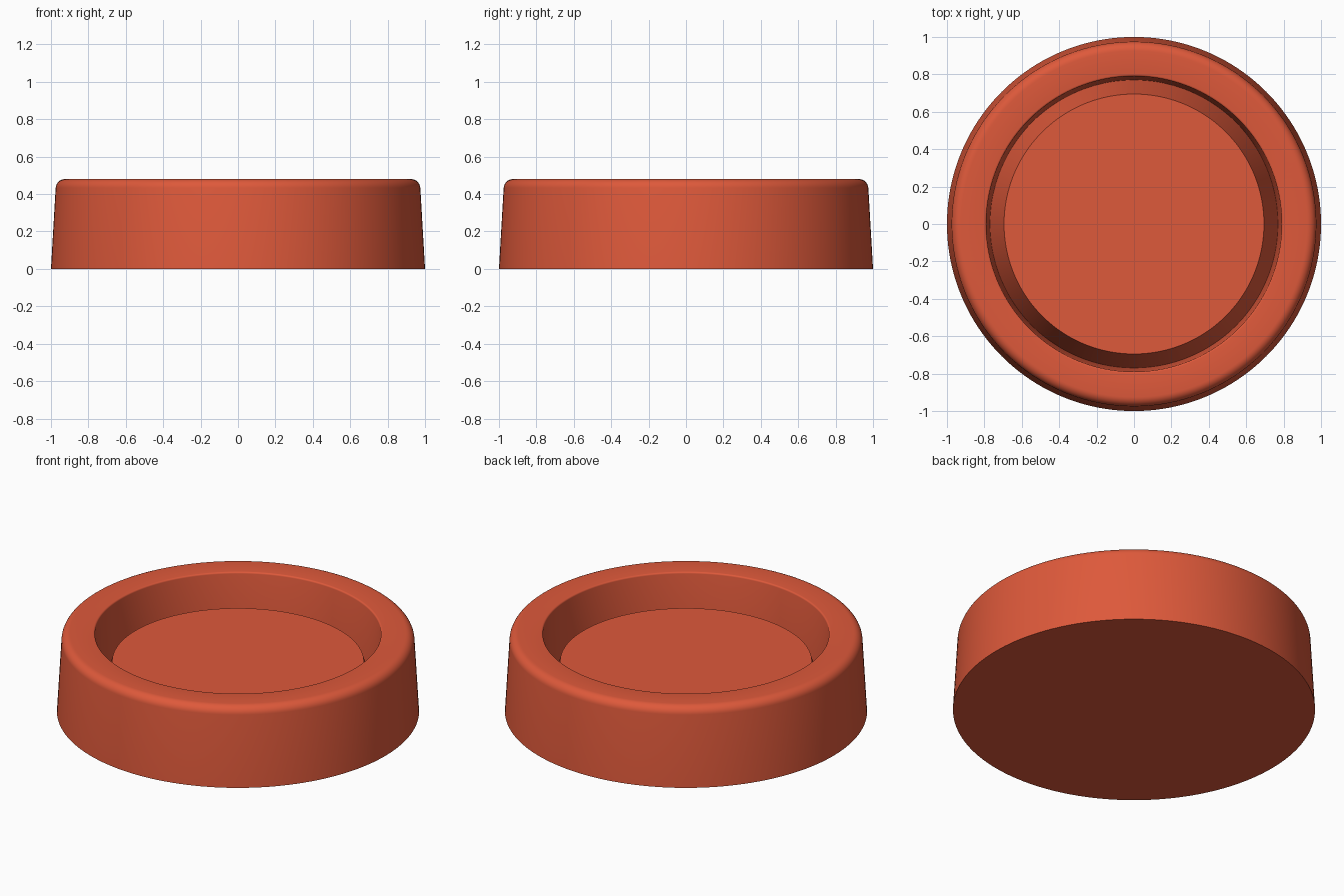
import bpy
import bmesh
import math

cube = bpy.data.objects.get("Cube")
if cube:
    bpy.data.objects.remove(cube, do_unlink=True)

SEGMENTS = 160

# Single red plastic
red = bpy.data.materials.new("warm_red")
red.use_nodes = True
colour = (0.73, 0.1, 0.043, 1)
red.diffuse_color = colour
red.node_tree.nodes["Principled BSDF"].inputs["Base Color"].default_value = colour


def arc(cx, cz, radius, start, end, steps):
    """Points of a rounded corner, angles in degrees."""
    angles = [math.radians(start + (end - start) * i / steps) for i in range(steps + 1)]
    return [(cx + radius * math.cos(a), cz + radius * math.sin(a)) for a in angles]


def lathe(name, profile):
    """Spin a radius/height profile that starts and ends on the z axis."""
    bm = bmesh.new()
    verts = [bm.verts.new((r, 0, z)) for r, z in profile]
    edges = [bm.edges.new(pair) for pair in zip(verts, verts[1:])]
    bmesh.ops.spin(bm, geom=verts + edges, cent=(0, 0, 0), axis=(0, 0, 1),
                   angle=math.tau, steps=SEGMENTS, use_merge=True)
    bmesh.ops.remove_doubles(bm, verts=bm.verts, dist=0.0001)
    bmesh.ops.recalc_face_normals(bm, faces=bm.faces)
    mesh = bpy.data.meshes.new(name)
    bm.to_mesh(mesh)
    bm.free()
    mesh.materials.append(red)
    obj = bpy.data.objects.new(name, mesh)
    bpy.context.collection.objects.link(obj)
    bpy.ops.object.select_all(action="DESELECT")
    obj.select_set(True)
    bpy.context.view_layer.objects.active = obj
    bpy.ops.object.shade_smooth_by_angle(angle=math.radians(35))
    return obj


# Drafted outer wall, rounded rim, deep groove, raised centre plug
profile = [(0, 0), (1, 0)]
profile += arc(0.925, 0.43, 0.05, 4, 90, 8)
profile += arc(0.8, 0.47, 0.01, 90, 176, 4)
profile += [(0.77, 0.05), (0.695, 0.305), (0, 0.305)]
lathe("round_cap", profile)
